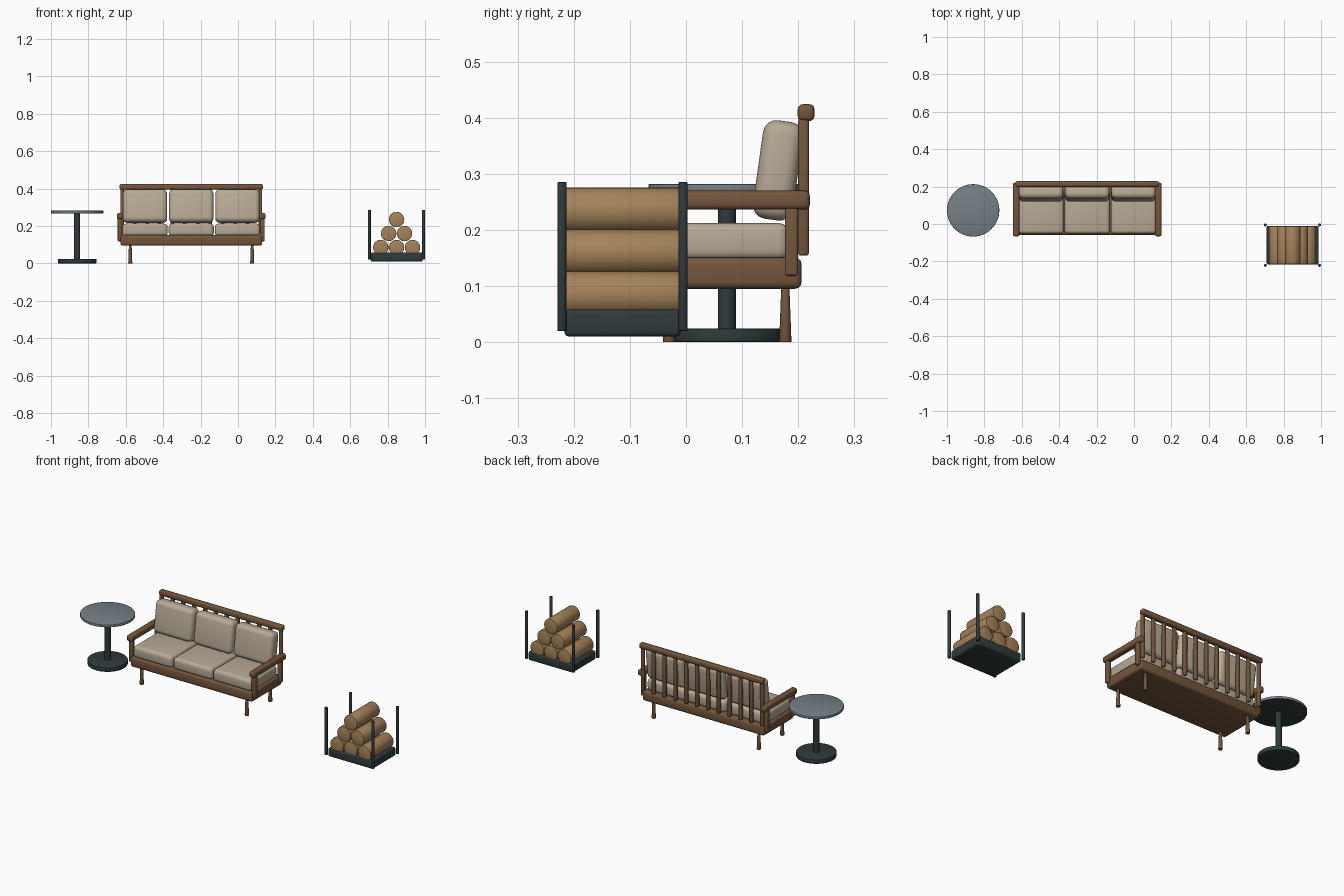
import bpy, bmesh, math
from mathutils import Matrix

if "Cube" in bpy.data.objects:
    bpy.data.objects.remove(bpy.data.objects["Cube"])


def material(name, rgb):
    m = bpy.data.materials.new(name)
    lin = [((c / 255 + 0.055) / 1.055) ** 2.4 for c in rgb]
    m.diffuse_color = (*lin, 1)
    m.use_nodes = True
    m.node_tree.nodes["Principled BSDF"].inputs["Base Color"].default_value = m.diffuse_color
    return m


WOOD = material("brown wood", (115, 86, 60))
LOG = material("log wood", (165, 131, 90))
FABRIC = material("beige fabric", (184, 170, 150))
METAL = material("dark metal", (48, 58, 60))
SLATE = material("grey slate", (118, 128, 134))


def finish(bm, name, loc, mat, bevel, rot_x=0.0, segs=3):
    # Round the sharp edges, then smooth by angle
    if bevel:
        edges = [e for e in bm.edges if e.calc_face_angle(0) > 0.8]
        bmesh.ops.bevel(bm, geom=edges, offset=bevel, segments=segs, profile=0.5,
                        affect='EDGES', clamp_overlap=True)
    me = bpy.data.meshes.new(name)
    bm.to_mesh(me)
    bm.free()
    ob = bpy.data.objects.new(name, me)
    bpy.context.collection.objects.link(ob)
    ob.location = loc
    ob.rotation_euler.x = rot_x
    me.materials.append(mat)
    bpy.ops.object.select_all(action='DESELECT')
    bpy.context.view_layer.objects.active = ob
    ob.select_set(True)
    bpy.ops.object.shade_smooth_by_angle(angle=math.radians(35))
    return ob


def box(name, loc, size, mat, bevel, rot_x=0.0, segs=3):
    bm = bmesh.new()
    bmesh.ops.create_cube(bm, size=1, matrix=Matrix.Diagonal((*size, 1)))
    return finish(bm, name, loc, mat, bevel, rot_x, segs)


def rod(name, loc, r_low, r_high, length, mat, bevel=0.0, rot_x=0.0, sides=32):
    bm = bmesh.new()
    bmesh.ops.create_cone(bm, cap_ends=True, segments=sides, radius1=r_low,
                          radius2=r_high, depth=length)
    return finish(bm, name, loc, mat, bevel, rot_x, 2)


# Sofa frame
SX, SY = -0.25, 0.0735
box("sofa_base", (SX, SY, 0.123), (0.757, 0.265, 0.056), WOOD, 0.012)
box("top_rail", (SX, 0.214, 0.409), (0.766, 0.030, 0.030), WOOD, 0.009)
for i in range(12):
    x = SX - 0.37 + i * 0.74 / 11
    box("back_slat", (x, 0.2095, 0.277), (0.019, 0.019, 0.246), WOOD, 0.005)
for s in (-1, 1):
    box("armrest", (SX + s * 0.38, 0.0775, 0.253), (0.034, 0.287, 0.034), WOOD, 0.010)
    for t in (-1, 1):
        box("arm_post", (SX + s * 0.381, SY + t * 0.1145, 0.18),
            (0.024, 0.024, 0.124), WOOD, 0.005)
        rod("sofa_leg", (SX + s * 0.326, SY + t * 0.1035, 0.053),
            0.011, 0.007, 0.106, WOOD, 0.001, sides=20)

# Cushions
for i in (-1, 0, 1):
    x = SX + i * 0.247
    box("seat_cushion", (x, 0.066, 0.179), (0.241, 0.236, 0.066), FABRIC, 0.018, segs=4)
    box("back_cushion", (x, 0.164, 0.306), (0.237, 0.072, 0.177), FABRIC, 0.024,
        math.radians(-8), segs=4)

# Side table
TX, TY = -0.86, 0.073
rod("table_foot", (TX, TY, 0.012), 0.103, 0.103, 0.024, METAL, 0.003, sides=48)
rod("table_column", (TX, TY, 0.145), 0.016, 0.016, 0.25, METAL)
top = rod("table_top", (TX, TY, 0.2745), 0.14, 0.14, 0.015, SLATE, 0.003, sides=64)
top.data.materials.append(METAL)
for p in top.data.polygons:
    if p.normal.z < -0.5:
        p.material_index = 1

# Log rack
RX, RY = 0.848, -0.113
box("rack_base", (RX, RY, 0.034), (0.277, 0.207, 0.048), METAL, 0.008)
for s in (-1, 1):
    for t in (-1, 1):
        rod("rack_post", (RX - 0.001 + s * 0.145, RY + t * 0.108, 0.1525),
            0.008, 0.008, 0.265, METAL, 0.001, sides=16)

# Stacked logs
for row in range(3):
    for k in range(3 - row):
        x = RX + (k - (2 - row) / 2) * 0.085
        rod("log", (x, RY, 0.085 + row * 0.0747), 0.041, 0.041, 0.203, LOG,
            0.002, math.pi / 2)
